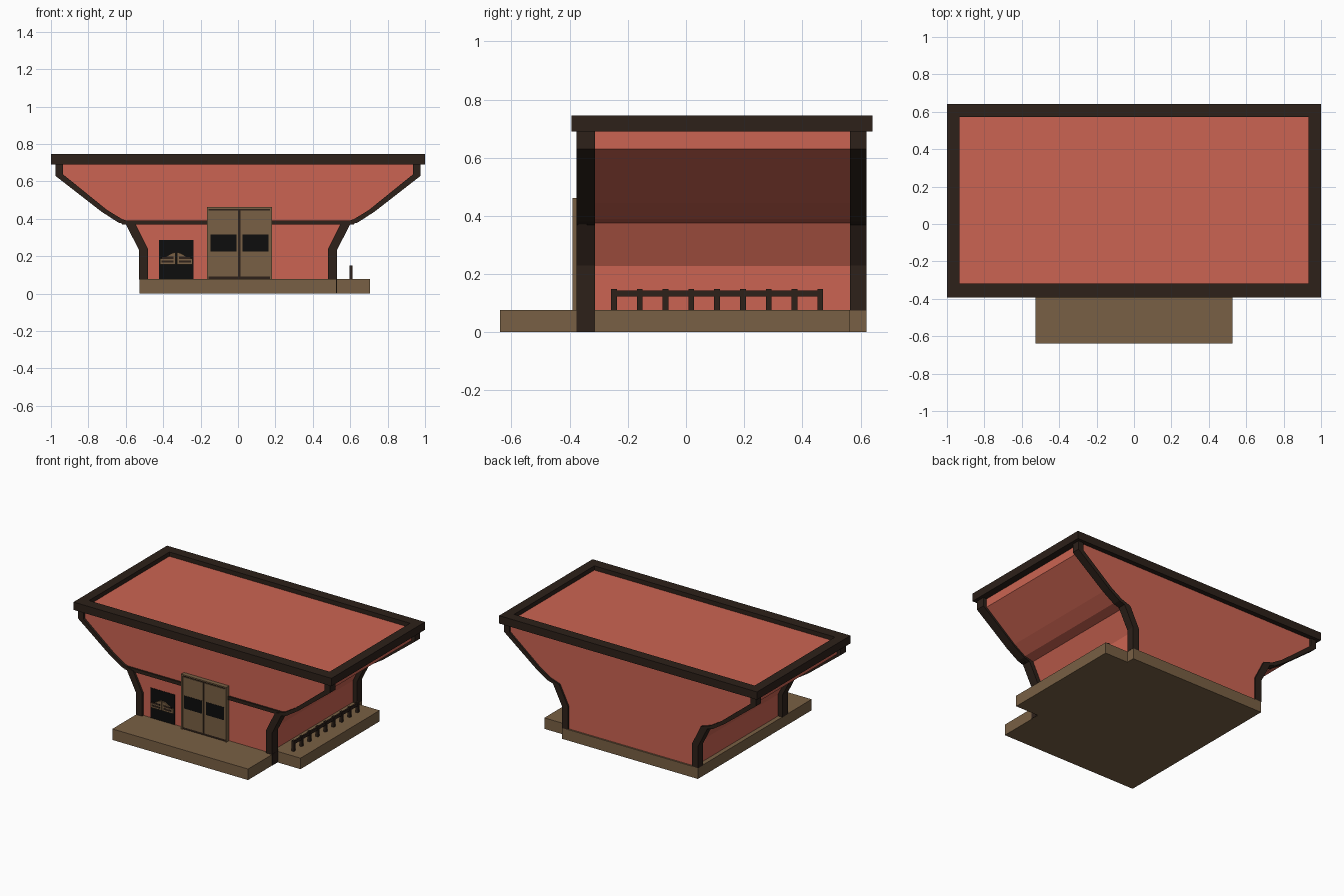
import bpy, bmesh, math
from mathutils import Vector

if "Cube" in bpy.data.objects:
    bpy.data.objects.remove(bpy.data.objects["Cube"])


def material(name, rgb):
    m = bpy.data.materials.new(name)
    m.diffuse_color = (*rgb, 1)
    m.use_nodes = True
    m.node_tree.nodes["Principled BSDF"].inputs["Base Color"].default_value = m.diffuse_color
    return m


RED = material("red_plaster", (0.60, 0.127, 0.084))
BROWN = material("brown_wood", (0.19, 0.117, 0.058))
DARK = material("dark_wood", (0.026, 0.015, 0.010))
BLACK = material("black_glass", (0.004, 0.004, 0.004))


def prism(name, pts, axis, a, b, mat):
    """Extrude a 2D outline along y (points are x,z) or z (points are x,y)."""
    bm = bmesh.new()
    place = (lambda p: (p[0], a, p[1])) if axis == "y" else (lambda p: (p[0], p[1], a))
    face = bm.faces.new([bm.verts.new(place(p)) for p in pts])
    new = bmesh.ops.extrude_face_region(bm, geom=[face])["geom"]
    move = Vector((0, b - a, 0)) if axis == "y" else Vector((0, 0, b - a))
    bmesh.ops.translate(bm, verts=[g for g in new if isinstance(g, bmesh.types.BMVert)], vec=move)
    bmesh.ops.recalc_face_normals(bm, faces=bm.faces)
    me = bpy.data.meshes.new(name)
    bm.to_mesh(me)
    bm.free()
    me.materials.append(mat)
    ob = bpy.data.objects.new(name, me)
    bpy.context.collection.objects.link(ob)
    return ob


def box(name, x0, x1, y0, y1, z0, z1, mat):
    return prism(name, [(x0, y0), (x1, y0), (x1, y1), (x0, y1)], "z", z0, z1, mat)


# Stepped base with front porch and right side deck
prism("base", [(-.526, -.64), (.526, -.64), (.526, -.315), (.705, -.315),
               (.705, .562), (.526, .562), (.526, .62), (-.526, .62)], "z", 0, .077, BROWN)

# Flared wall body
half = [(.495, .07), (.495, .228), (.568, .375), (.635, .39), (.72, .445), (.95, .63), (.95, .70)]
prism("wall_body", half + [(-x, z) for x, z in reversed(half)], "y", -.36, .608, RED)

# Bent corner posts that follow the flare
outer = [(.528, .075), (.528, .23), (.598, .368), (.64, .38), (.73, .438), (.977, .63), (.977, .70)]
inner = [(.48, .075), (.48, .235), (.55, .375), (.62, .398), (.70, .447), (.935, .637), (.935, .70)]
for row, y0, y1 in (("front", -.376, -.313), ("back", .564, .62)):
    for side, s in (("left", -1), ("right", 1)):
        pts = [(s * x, z) for x, z in outer + inner[::-1]]
        prism(f"{row}_{side}_post", pts, "y", y0, y1, DARK)
box("front_right_post_foot", .48, .529, -.376, -.313, .001, .08, DARK)
box("front_beam", -.62, .62, -.372, -.34, .368, .392, DARK)

# Roof rim and recessed roof panel
ROOF = (-1, 1, -.393, .642)
for name, x0, x1, y0, y1 in (("front", -1, 1, -.393, -.318), ("back", -1, 1, .572, .642),
                             ("left", -1, -.933, -.318, .572), ("right", .933, 1, -.318, .572)):
    box(f"roof_rim_{name}", x0, x1, y0, y1, .69, .745, DARK)
box("roof_panel", -.94, .94, -.325, .58, .692, .715, RED)

# Double door with frame, dark gaps and windows
box("door_backing", -.16, .175, -.383, -.35, .077, .455, DARK)
for name, x0, x1, z0, z1 in (("left", -.167, -.157, .077, .462), ("right", .172, .182, .077, .462),
                             ("top", -.157, .172, .453, .462)):
    box(f"door_frame_{name}", x0, x1, -.391, -.35, z0, z1, BROWN)
for side, x0, x1 in (("left", -.157, .001), ("right", .013, .172)):
    box(f"door_leaf_{side}", x0, x1, -.387, -.36, .092, .445, BROWN)
    box(f"door_window_{side}", x0 + .01, x1 - .008, -.389, -.38, .226, .316, BLACK)

# Side doorway with a pair of swing doors
box("doorway_opening", -.423, -.237, -.363, -.35, .077, .287, BLACK)
mid = -.33
for side, s in (("left", -1), ("right", 1)):
    top = [(mid + s * (.003 + .085 * t), .186 + .017 * (1 + math.cos(math.pi * t)))
           for t in (i / 6 for i in range(7))]
    leaf = [(mid + s * .003, .156)] + top + [(mid + s * .088, .156)]
    prism(f"swing_door_{side}", leaf, "y", -.374, -.362, BROWN)
    xs = sorted((mid + s * .014, mid + s * .078))
    for i, z in enumerate((.166, .186)):
        box(f"swing_door_{side}_slot_{i}", *xs, -.3755, -.373, z, z + .012, DARK)

# Side railing
for i in range(9):
    y = -.248 + i * .0887
    box(f"railing_post_{i}", .595, .613, y - .01, y + .01, .075, .149, DARK)
box("railing_bar", .598, .61, -.248, .462, .123, .144, DARK)
